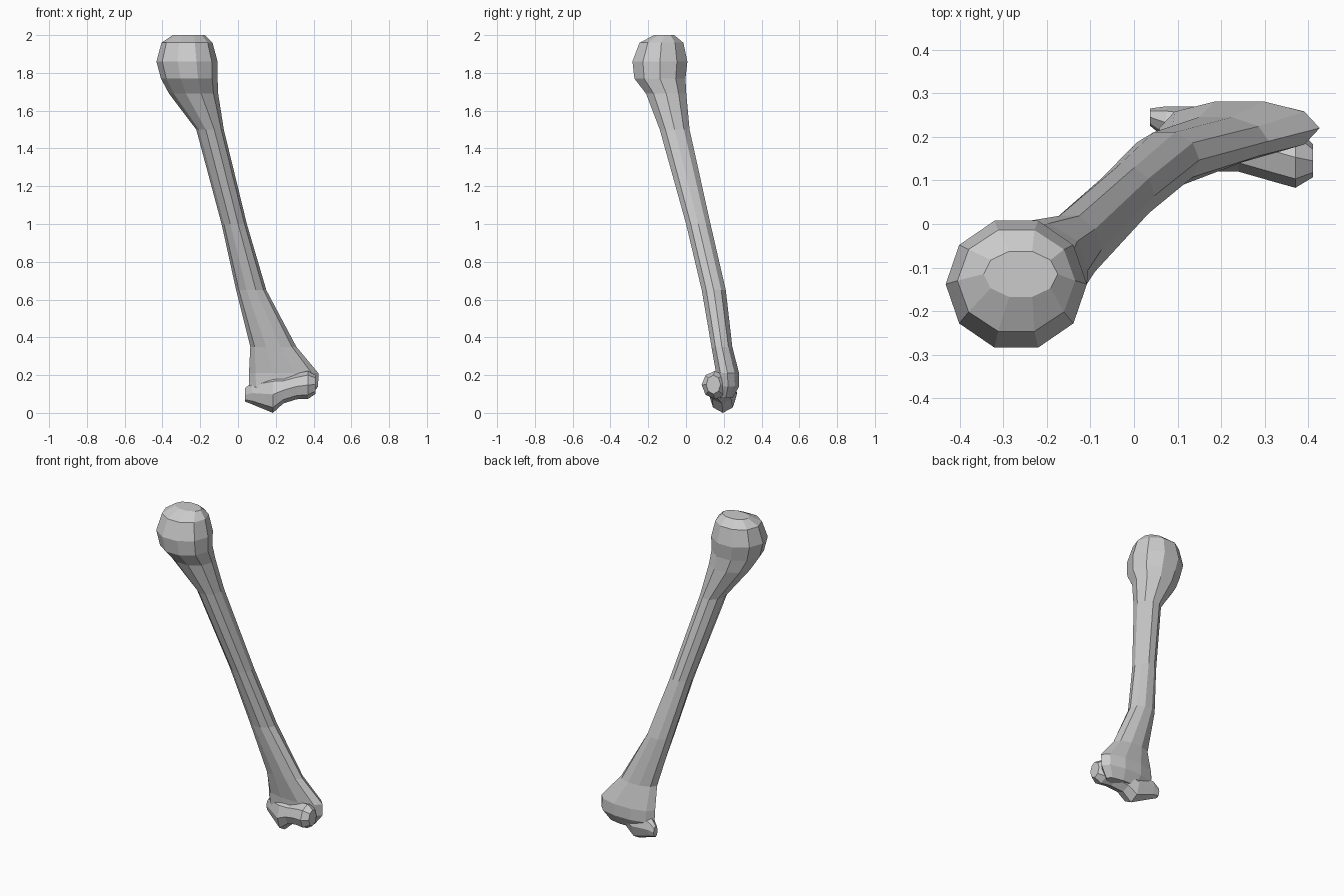
import bpy, bmesh
from math import cos, sin, pi

if "Cube" in bpy.data.objects:
    bpy.data.objects.remove(bpy.data.objects["Cube"])


def loft(name, rings, sides, along_x=False):
    """Skin elliptical rings (position, centre a, centre b, radius a, radius b)."""
    bm = bmesh.new()
    loops = []
    for p, ca, cb, ra, rb in rings:
        loop = []
        for i in range(sides):
            t = 2 * pi * i / sides
            a, b = ca + ra * cos(t), cb + rb * sin(t)
            loop.append(bm.verts.new((p, a, b) if along_x else (a, b, p)))
        loops.append(loop)
    for lo, hi in zip(loops, loops[1:]):
        for i in range(sides):
            j = (i + 1) % sides
            bm.faces.new((lo[i], lo[j], hi[j], hi[i]))
    bm.faces.new(loops[0])
    bm.faces.new(loops[-1])
    bmesh.ops.recalc_face_normals(bm, faces=bm.faces)
    mesh = bpy.data.meshes.new(name)
    bm.to_mesh(mesh)
    bm.free()
    ob = bpy.data.objects.new(name, mesh)
    bpy.context.collection.objects.link(ob)
    return ob


# Rounded head, leaning shaft and flared lower end
bone = loft("arm_bone", [
    (2.00, -0.26, -0.115, 0.085, 0.055),
    (1.96, -0.27, -0.13, 0.135, 0.122),
    (1.86, -0.27, -0.138, 0.162, 0.153),
    (1.77, -0.258, -0.138, 0.150, 0.142),
    (1.69, -0.235, -0.105, 0.130, 0.112),
    (1.50, -0.148, -0.060, 0.073, 0.083),
    (1.00, -0.020, 0.065, 0.067, 0.068),
    (0.65, 0.070, 0.147, 0.080, 0.067),
    (0.35, 0.187, 0.190, 0.122, 0.058),
    (0.21, 0.242, 0.220, 0.184, 0.064),
    (0.14, 0.242, 0.222, 0.182, 0.062),
    (0.08, 0.240, 0.210, 0.140, 0.040),
], 10)

# Spool and knuckle of the elbow joint, running sideways
joint = loft("elbow_joint", [
    (0.037, 0.245, 0.095, 0.020, 0.035),
    (0.075, 0.232, 0.105, 0.038, 0.060),
    (0.185, 0.195, 0.098, 0.074, 0.098),
    (0.240, 0.190, 0.120, 0.070, 0.070),
    (0.310, 0.170, 0.140, 0.070, 0.068),
    (0.370, 0.153, 0.148, 0.070, 0.074),
    (0.410, 0.145, 0.150, 0.038, 0.050),
], 8, along_x=True)

# Fuse the joint into the bone
fuse = bone.modifiers.new("fuse", 'BOOLEAN')
fuse.operation = 'UNION'
fuse.object = joint
fuse.solver = 'EXACT'
bpy.context.view_layer.objects.active = bone
bone.select_set(True)
bpy.ops.object.modifier_apply(modifier="fuse")
bpy.data.objects.remove(joint)
